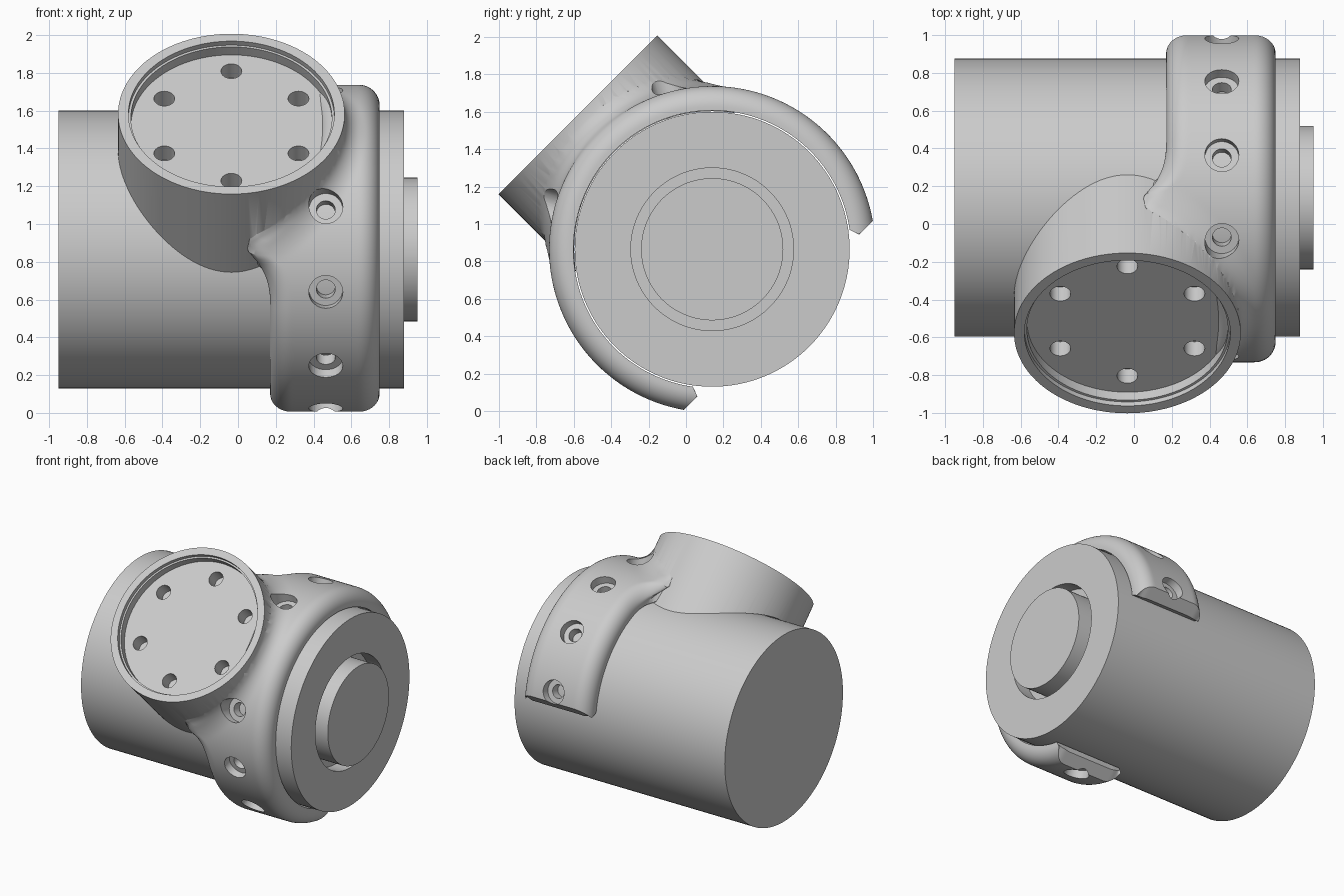
import bpy, bmesh, math
from mathutils import Vector, Matrix

if "Cube" in bpy.data.objects:
    bpy.data.objects.remove(bpy.data.objects["Cube"])

S = math.sqrt(0.5)
CY, CZ = 0.14, 0.865            # main axis position
STUB_X, STUB_R = -0.035, 0.6    # angled socket
R_IN, R_OUT = 0.742, 0.872      # clamp band radii
X_LEFT, X_RIGHT, EDGE, FILLET = 0.17, 0.75, 0.11, 0.11

grey = bpy.data.materials.new("plain_grey")
grey.diffuse_color = (0.6, 0.6, 0.6, 1)
grey.use_nodes = True
grey.node_tree.nodes["Principled BSDF"].inputs["Base Color"].default_value = grey.diffuse_color


def make(name, bm):
    bmesh.ops.recalc_face_normals(bm, faces=bm.faces)
    me = bpy.data.meshes.new(name)
    bm.to_mesh(me)
    bm.free()
    me.materials.append(grey)
    ob = bpy.data.objects.new(name, me)
    bpy.context.collection.objects.link(ob)
    return ob


def lathe(name, profile, origin, axis, n=96):
    """Closed solid of revolution; profile is (radius, height) from axis to axis."""
    bm = bmesh.new()
    rot = Vector((0, 0, 1)).rotation_difference(Vector(axis)).to_matrix().to_4x4()
    mat = Matrix.Translation(origin) @ rot
    rings = []
    for r, h in profile:
        rings.append([bm.verts.new(mat @ Vector((r * math.cos(2 * math.pi * i / n),
                      r * math.sin(2 * math.pi * i / n), h))) for i in range(n)])
    for a, b in zip(rings, rings[1:]):
        for i in range(n):
            k = (i + 1) % n
            bm.faces.new((a[i], a[k], b[k], b[i]))
    bm.faces.new(rings[0])
    bm.faces.new(rings[-1])
    return make(name, bm)


def boolean(ob, other, op):
    m = ob.modifiers.new(op.lower(), 'BOOLEAN')
    m.object, m.operation, m.solver = other, op, 'EXACT'
    bpy.context.view_layer.objects.active = ob
    bpy.ops.object.modifier_apply(modifier=m.name)
    bpy.data.objects.remove(other)


def smooth(ob):
    bpy.ops.object.select_all(action='DESELECT')
    ob.select_set(True)
    bpy.context.view_layer.objects.active = ob
    bpy.ops.object.shade_smooth_by_angle(angle=math.radians(30))


def local(x, t, w):
    """x along main axis, w along the socket axis, t across it."""
    return Vector((x, CY + S * (t - w), CZ + S * (t + w)))


# Motor body with a grooved shaft on the right end
body = lathe("motor_body", [(0.735, -0.95), (0.735, 0.88), (0.435, 0.88), (0.435, 0.76),
                            (0.38, 0.76), (0.38, 0.95)], (0, CY, CZ), (1, 0, 0), 128)
smooth(body)

# Angled socket with a stepped recess, trimmed to the body
STUB_AXIS = (0, -S, S)
bracket = lathe("bracket", [(STUB_R, 0.3), (STUB_R, 1.015), (0.545, 1.015), (0.545, 0.985),
                            (0.532, 0.985), (0.532, 0.925)],
                local(STUB_X, 0, 0), STUB_AXIS, 128)
trim = lathe("trim", [(0.738, -1.5), (0.738, 1.5)], (0, CY, CZ), (1, 0, 0), 128)
boolean(bracket, trim, 'DIFFERENCE')


def end_angle(r):
    """The band ends on one flat plane with a chamfer on the inside."""
    if r > 0.79:
        return math.acos(-0.5 / r)
    return math.radians(127) + (r - R_IN) / (0.79 - R_IN) * (math.acos(-0.5 / 0.79) - math.radians(127))


def left_edge(a):
    """Left border of the band, flaring in a concave arc into the socket."""
    t = 0.8 * math.sin(abs(a))
    g = 0.13
    ct = math.sqrt((STUB_R + g) ** 2 - (X_LEFT - g - STUB_X) ** 2)
    tt = ct * STUB_R / (STUB_R + g)
    if abs(a) > math.pi / 2 or t >= ct:
        return X_LEFT
    if t > tt:
        return X_LEFT - g + math.sqrt(g * g - (ct - t) ** 2)
    xs = STUB_X + math.sqrt(STUB_R ** 2 - t * t)
    return xs - min(0.13, (tt - t) * 4)


def clamp_band(rows=200, cols=44):
    bm = bmesh.new()
    grid = []
    for i in range(rows + 1):
        s = 2 * i / rows - 1
        xl = left_edge(s * end_angle(R_OUT))
        sec = [[], [], []]
        for j in range(cols + 1):
            x = xl + (X_RIGHT - xl) * (1 - math.cos(math.pi * j / cols)) / 2
            k = max(0, EDGE - min(x - xl, X_RIGHT - x))
            ro = R_OUT - EDGE + math.sqrt(max(0, EDGE ** 2 - k * k))
            for row, f in enumerate((1, 0.4, 0)):
                r = R_IN + f * (ro - R_IN)
                a = s * end_angle(r)
                t, w = r * math.sin(a), r * math.cos(a)
                if row == 0 and w > 0:      # fillet rising towards the socket
                    d = max(0, math.hypot(x - STUB_X, t) - STUB_R)
                    q = max(0, FILLET - d)
                    w += FILLET - math.sqrt(FILLET ** 2 - q * q)
                sec[row].append(bm.verts.new(local(x, t, w)))
        grid.append(sec)
    for p, q in zip(grid, grid[1:]):
        for row in (0, 2):
            for j in range(cols):
                bm.faces.new((p[row][j], p[row][j + 1], q[row][j + 1], q[row][j]))
        for row in (0, 1):
            for j in (0, cols):
                bm.faces.new((p[row][j], p[row + 1][j], q[row + 1][j], q[row][j]))
    for sec in (grid[0], grid[-1]):
        for row in (0, 1):
            for j in range(cols):
                bm.faces.new((sec[row][j], sec[row][j + 1], sec[row + 1][j + 1], sec[row + 1][j]))
    bmesh.ops.delete(bm, geom=[v for v in bm.verts if not v.link_faces], context='VERTS')
    return make("clamp_band", bm)


boolean(bracket, clamp_band(), 'UNION')

# Counterbored screw holes around the band
for deg in (-120, -90, -60, -30, 30, 60, 90, 120):
    a = math.radians(deg)
    axis = local(0, math.sin(a), math.cos(a)) - local(0, 0, 0)
    cutter = lathe("screw_cutter", [(0.05, 0.7), (0.05, 0.81), (0.09, 0.81), (0.09, 1.15)],
                   local(0.465, 0, 0), axis, 32)
    boolean(bracket, cutter, 'DIFFERENCE')

# Ring of bolt holes in the socket floor
for i in range(6):
    a = math.radians(60 * i + 30)
    cutter = lathe("bolt_cutter", [(0.055, 0.82), (0.055, 0.97)],
                   local(STUB_X + 0.41 * math.cos(a), 0.41 * math.sin(a), 0), STUB_AXIS, 32)
    boolean(bracket, cutter, 'DIFFERENCE')
smooth(bracket)
